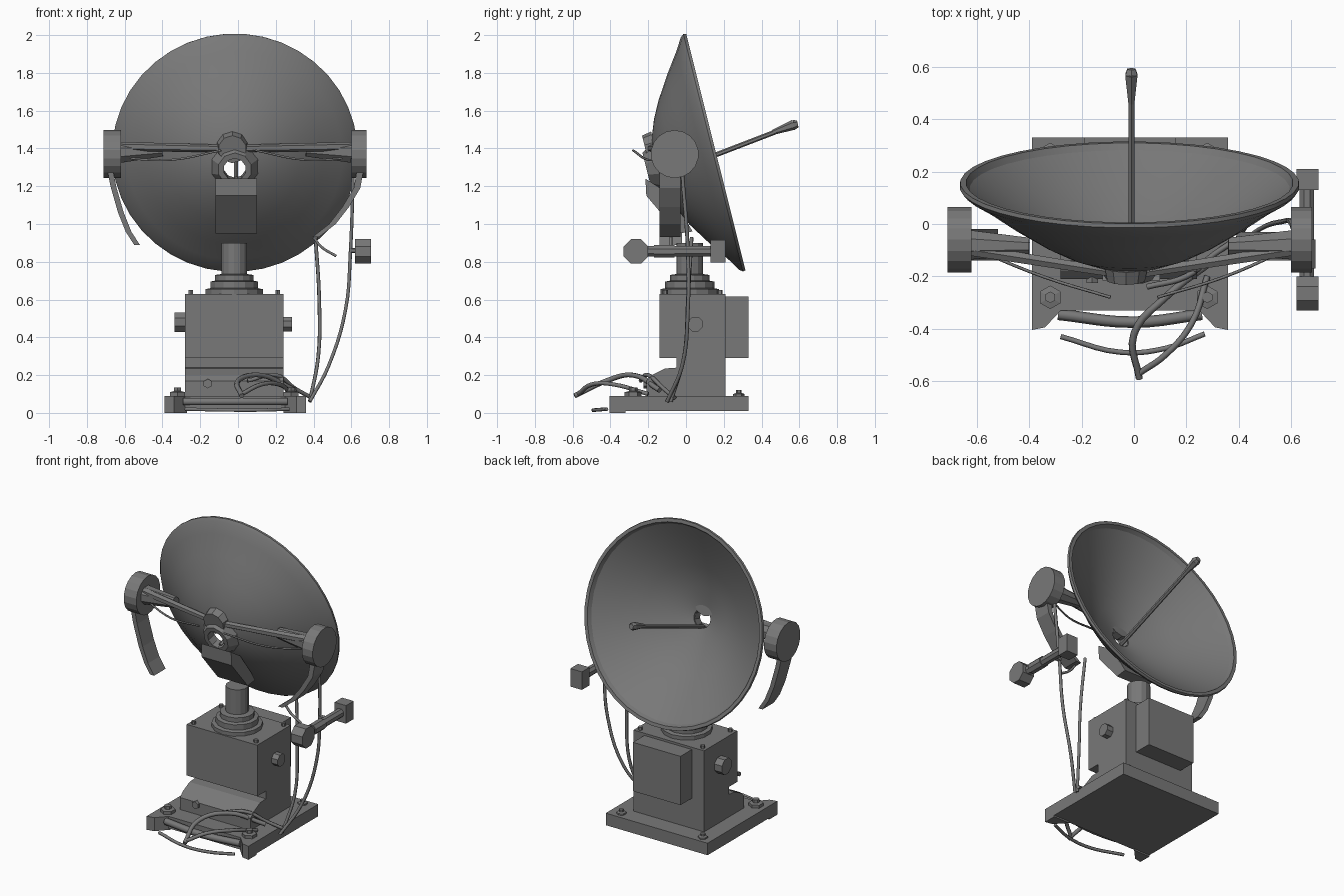
import bpy, bmesh, math
from mathutils import Vector, Matrix

cube = bpy.data.objects.get("Cube")
if cube:
    bpy.data.objects.remove(cube, do_unlink=True)

grey = bpy.data.materials.new("dull grey metal")
grey.use_nodes = True
COLOUR = (0.19, 0.19, 0.19, 1)
grey.diffuse_color = COLOUR
grey.node_tree.nodes["Principled BSDF"].inputs["Base Color"].default_value = COLOUR


def select(obj):
    bpy.ops.object.select_all(action='DESELECT')
    obj.select_set(True)
    bpy.context.view_layer.objects.active = obj


def finish(name, bm, smooth=None):
    bmesh.ops.recalc_face_normals(bm, faces=bm.faces)
    mesh = bpy.data.meshes.new(name)
    bm.to_mesh(mesh)
    bm.free()
    obj = bpy.data.objects.new(name, mesh)
    bpy.context.collection.objects.link(obj)
    mesh.materials.append(grey)
    if smooth:
        select(obj)
        bpy.ops.object.shade_smooth_by_angle(angle=math.radians(smooth))


def prism(name, points, plane, lo, hi):
    """Extrude a 2D outline in the given plane between lo and hi."""
    place = {"yz": lambda a, b, c: (c, a, b),
             "xz": lambda a, b, c: (a, c, b),
             "xy": lambda a, b, c: (a, b, c)}[plane]
    bm = bmesh.new()
    face = bm.faces.new([bm.verts.new(place(a, b, lo)) for a, b in points])
    new = bmesh.ops.extrude_face_region(bm, geom=[face])["geom"]
    move = Vector(place(0, 0, hi - lo))
    bmesh.ops.translate(bm, vec=move, verts=[v for v in new if isinstance(v, bmesh.types.BMVert)])
    finish(name, bm)


def box(name, x, y, z):
    prism(name, [(x[0], y[0]), (x[1], y[0]), (x[1], y[1]), (x[0], y[1])], "xy", *z)


def lathe(name, profile, origin, axis=(0, 0, 1), sides=16, closed=False, smooth=None):
    """Revolve (radius, height) points round an axis; open profiles get caps."""
    bm = bmesh.new()
    turn = Vector(axis).to_track_quat('Z', 'Y').to_matrix().to_4x4()
    rings = [[bm.verts.new((r * math.cos(t), r * math.sin(t), h))
              for t in (2 * math.pi * (i + 0.5) / sides for i in range(sides))] for r, h in profile]
    pairs = list(zip(rings, rings[1:]))
    if closed:
        pairs.append((rings[-1], rings[0]))
    else:
        bm.faces.new(rings[0])
        bm.faces.new(rings[-1])
    for a, b in pairs:
        for i in range(sides):
            j = (i + 1) % sides
            bm.faces.new((a[i], a[j], b[j], b[i]))
    bm.transform(Matrix.Translation(origin) @ turn)
    finish(name, bm, smooth)


def rod(name, start, end, r0, r1=None, sides=8):
    axis = Vector(end) - Vector(start)
    lathe(name, [(r0, 0), (r1 or r0, axis.length)], start, axis, sides)


def cable(name, points, radius):
    curve = bpy.data.curves.new(name, 'CURVE')
    curve.dimensions = '3D'
    curve.bevel_depth, curve.bevel_resolution = radius, 1
    curve.resolution_u, curve.use_fill_caps = 5, True
    spline = curve.splines.new('BEZIER')
    spline.bezier_points.add(len(points) - 1)
    for p, co in zip(spline.bezier_points, points):
        p.co = co
        p.handle_left_type = p.handle_right_type = 'AUTO'
    obj = bpy.data.objects.new(name, curve)
    bpy.context.collection.objects.link(obj)
    curve.materials.append(grey)
    select(obj)
    bpy.ops.object.convert(target='MESH')


def strip(path, t):
    """Outline of a bent strip with thickness t in x."""
    return [(x - t / 2, z) for x, z in path] + [(x + t / 2, z) for x, z in reversed(path)]


# Dish shell, with a central hole
centre = Vector((-0.017, 0.155, 1.38))
axis = Vector((0, 0.97, 0.243)).normalized()
outer = [(0.06, -0.33), (0.15, -0.31), (0.25, -0.272), (0.34, -0.225),
         (0.465, -0.145), (0.57, -0.07), (0.635, -0.03), (0.65, -0.012), (0.647, 0.003)]
inner = [(0.625, 0.003), (0.612, -0.022), (0.55, -0.067), (0.465, -0.125), (0.34, -0.204),
         (0.2, -0.275), (0.06, -0.31)]
lathe("dish", outer + inner, centre, axis, 40, True, 25)

# Hub collar and mast bracket behind the dish
lathe("hub_collar", [(0.06, -0.375), (0.09, -0.375), (0.13, -0.312), (0.06, -0.315)], centre, axis, 10, True)
rod("hub_cap", (-0.03, -0.215, 1.395), (-0.03, -0.165, 1.407), 0.075, 0.085, 10)
bracket = [(-0.215, 1.24), (-0.21, 1.15), (-0.1, 1.02), (-0.04, 0.95), (0.035, 0.96), (0.0, 1.02), (-0.12, 1.18)]
prism("mast_bracket", bracket, "yz", -0.12, 0.1)

# Feed rod with a flared tip
rod("feed_rod", (-0.01, -0.17, 1.24), (-0.01, 0.48, 1.49), 0.013, sides=6)
rod("feed_tip", (-0.01, 0.46, 1.485), (-0.01, 0.57, 1.525), 0.013, 0.027, 6)
rod("feed_tip_end", (-0.01, 0.57, 1.525), (-0.01, 0.592, 1.53), 0.027, 0.018, 6)

# Pivot drums, struts and hanging arms on both sides
for side, s, x0, x1 in (("left", 1, 0.6, 0.68), ("right", -1, -0.62, -0.712)):
    rod(side + "_drum", (x0, -0.06, 1.37), (x1, -0.06, 1.37), 0.127, sides=18)
    rod(side + "_drum_stub", (s * 0.38 - 0.02, -0.085, 1.39), (x0, -0.08, 1.38), 0.035, 0.06)
    rod(side + "_strut", (s * 0.06 - 0.02, -0.185, 1.4), (x0, -0.1, 1.41), 0.02, 0.025, 6)
    cable(side + "_strut_wire", [(x0, -0.09, 1.35), (s * 0.35, -0.2, 1.34), (s * 0.09, -0.28, 1.39)], 0.006)
prism("right_arm", strip([(-0.68, 1.3), (-0.66, 1.2), (-0.62, 1.06), (-0.58, 0.96), (-0.535, 0.89)], 0.03),
      "xz", -0.14, -0.02)
prism("left_arm", strip([(0.65, 1.3), (0.63, 1.19), (0.57, 1.09), (0.5, 1.0), (0.41, 0.93)], 0.035),
      "xz", -0.14, -0.03)
cable("left_arm_hook", [(0.4, -0.08, 0.93), (0.44, -0.08, 0.88), (0.52, -0.08, 0.83)], 0.008)

# Mast and stepped collar
steps = [(0.155, 0.62), (0.155, 0.655), (0.13, 0.66), (0.13, 0.695), (0.105, 0.7), (0.105, 0.73),
         (0.07, 0.735), (0.07, 0.9)]
lathe("mast", steps, (-0.02, 0.02, 0), sides=14)

# Cabinet, rear box and front hood
body = [(0.21, 0.08), (0.21, 0.63), (-0.14, 0.63), (-0.14, 0.29), (-0.05, 0.29), (-0.05, 0.08)]
prism("cabinet", body, "yz", -0.28, 0.24)
box("rear_box", (-0.19, 0.16), (0.2, 0.33), (0.29, 0.615))
hood = [(-0.04, 0.08), (-0.04, 0.24), (-0.11, 0.235), (-0.18, 0.2), (-0.21, 0.17), (-0.21, 0.08)]
prism("front_hood", hood, "yz", -0.28, 0.24)
rod("hood_bolt", (-0.16, -0.2, 0.155), (-0.16, -0.225, 0.155), 0.025, sides=6)
for x in (-0.25, 0.21):
    for y in (-0.11, 0.18):
        rod("cabinet_screw", (x, y, 0.62), (x, y, 0.65), 0.014, sides=6)

# Side knobs
rod("right_knob", (-0.28, 0.05, 0.48), (-0.335, 0.05, 0.48), 0.055)
rod("left_knob", (0.24, 0.05, 0.47), (0.285, 0.05, 0.47), 0.042)

# Base plate with front feet and bolts
box("base_plate", (-0.39, 0.36), (-0.33, 0.33), (0.01, 0.09))
feet = [(-0.39, -0.32), (-0.39, -0.405), (-0.34, -0.395), (-0.27, -0.32)]
prism("right_foot", feet, "xy", 0, 0.09)
prism("left_foot", [(-x - 0.03, y) for x, y in feet], "xy", 0, 0.09)
cable("front_rail", [(-0.29, -0.345, 0.06), (0, -0.375, 0.06), (0.26, -0.345, 0.06)], 0.022)
for x in (-0.32, 0.28):
    lathe("front_bolt", [(0.045, 0.08), (0.045, 0.11), (0.022, 0.115), (0.022, 0.135)], (x, -0.28, 0), sides=6)
    lathe("rear_bolt", [(0.03, 0.08), (0.03, 0.1), (0.015, 0.105), (0.015, 0.12)], (x, 0.28, 0), sides=6)

# Counterweight bar on the left side, with a link to the hanging cable
rod("counterweight_bar", (0.66, -0.2, 0.855), (0.66, 0.15, 0.855), 0.03)
rod("counterweight_knob", (0.62, -0.265, 0.855), (0.705, -0.265, 0.855), 0.07)
box("counterweight_block", (0.62, 0.705), (0.13, 0.21), (0.795, 0.915))
rod("counterweight_sleeve", (0.66, -0.17, 0.855), (0.66, -0.06, 0.855), 0.036)
rod("counterweight_link", (0.59, 0.01, 0.86), (0.66, 0.01, 0.86), 0.014, sides=6)

# Hanging cables
cable("outer_cable", [(0.61, -0.02, 1.27), (0.595, 0.01, 0.85), (0.57, 0.01, 0.55),
                      (0.48, -0.02, 0.25), (0.38, -0.1, 0.06)], 0.01)
cable("inner_cable", [(0.41, 0.03, 0.93), (0.43, 0.01, 0.6), (0.425, -0.01, 0.3), (0.38, -0.08, 0.06)], 0.01)
cable("cross_cable", [(0.39, -0.06, 0.08), (0.3, -0.12, 0.13), (0.2, -0.2, 0.2), (0.05, -0.24, 0.17)], 0.011)

# Loose cables at the front
cable("front_cable", [(0.3, -0.14, 0.12), (0.12, -0.28, 0.2), (0, -0.42, 0.17), (0.02, -0.59, 0.09)], 0.014)
cable("second_front_cable", [(0.28, -0.2, 0.1), (0.22, -0.38, 0.15), (0.12, -0.5, 0.15), (0.02, -0.57, 0.1)], 0.012)
cable("ground_cable", [(-0.28, -0.43, 0.02), (-0.05, -0.49, 0.015), (0.12, -0.475, 0.015), (0.27, -0.42, 0.02)], 0.01)
